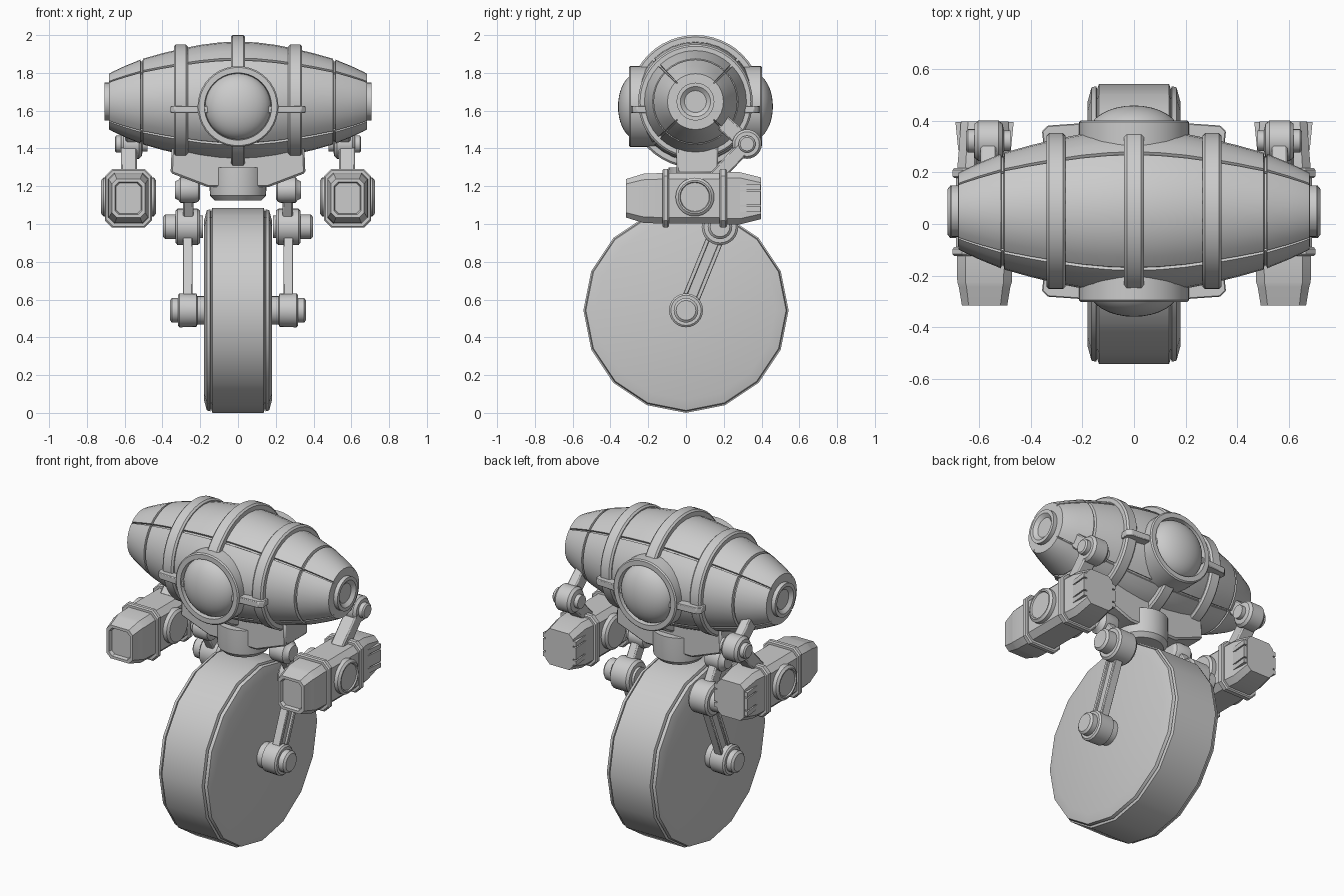
import bpy, bmesh
from math import cos, sin, radians
from mathutils import Vector, Matrix

old = bpy.data.objects.get("Cube")
if old:
    bpy.data.objects.remove(old, do_unlink=True)

grey = bpy.data.materials.new("light_grey")
grey.use_nodes = True
GREY = (0.6, 0.6, 0.6, 1)
grey.diffuse_color = GREY
grey.node_tree.nodes["Principled BSDF"].inputs["Base Color"].default_value = GREY

BODY_Y, BODY_Z = 0.05, 1.648
AXES = {"X": ((1, 0, 0), (0, 1, 0), (0, 0, 1)),
        "Y": ((0, 1, 0), (0, 0, 1), (1, 0, 0)),
        "Z": ((0, 0, 1), (1, 0, 0), (0, 1, 0))}


def finish(name, bm, mirror=False, bevel=0):
    """Turn a bmesh into a shaded object, optionally mirrored left to right."""
    bmesh.ops.remove_doubles(bm, verts=bm.verts, dist=1e-5)
    bmesh.ops.recalc_face_normals(bm, faces=bm.faces)
    mesh = bpy.data.meshes.new(name)
    bm.to_mesh(mesh)
    bm.free()
    mesh.materials.append(grey)
    ob = bpy.data.objects.new(name, mesh)
    bpy.context.collection.objects.link(ob)
    bpy.ops.object.select_all(action="DESELECT")
    ob.select_set(True)
    bpy.context.view_layer.objects.active = ob
    bpy.ops.object.shade_smooth_by_angle(angle=radians(30))
    if bevel:
        mod = ob.modifiers.new("bevel", "BEVEL")
        mod.width = bevel
        mod.segments = 1
    if mirror:
        ob.modifiers.new("mirror", "MIRROR")
    return ob


def skin(rings, caps=True):
    """Join a row of equal closed rings with quads."""
    bm = bmesh.new()
    rows = [[bm.verts.new(p) for p in ring] for ring in rings]
    n = len(rows[0])
    for a, b in zip(rows, rows[1:]):
        for i in range(n):
            j = (i + 1) % n
            bm.faces.new((a[i], a[j], b[j], b[i]))
    if caps:
        bm.faces.new(rows[0])
        bm.faces.new(rows[-1])
    return bm


def lathe(name, profile, axis, loc, segs=32, seams=(), mirror=False, caps=True):
    """Revolve (offset, radius) points; seams are angles of shallow grooves."""
    w, u, v = (Vector(a) for a in AXES[axis])
    angles = [(360 * i / segs, 0) for i in range(segs) if 360 * i / segs not in seams]
    for s in seams:
        angles += [(s - 1.5, 0), (s - 0.9, 0.012), (s + 0.9, 0.012), (s + 1.5, 0)]
    angles.sort()
    rings = []
    for t, r in profile:
        ring = []
        for deg, cut in angles:
            k = r - cut if r > 0.13 else r
            a = radians(deg)
            ring.append(Vector(loc) + w * t + (u * cos(a) + v * sin(a)) * k)
        rings.append(ring)
    return finish(name, skin(rings, caps), mirror)


def prism(name, pts, axis, lo, hi, mirror=False, bevel=0):
    """Extrude an outline given in (x, y) along Z or in (x, z) along Y."""
    place = (lambda a, b, h: (a, b, h)) if axis == "Z" else (lambda a, b, h: (a, h, b))
    rings = [[place(a, b, h) for a, b in pts] for h in (lo, hi)]
    return finish(name, skin(rings), mirror, bevel)


def beam(name, x, a, b, thick, width, bevel=0.008):
    """Straight bar between two (y, z) points at a given x, on both sides."""
    p, q = Vector((x, *a)), Vector((x, *b))
    d = q - p
    bm = bmesh.new()
    bmesh.ops.create_cube(bm, size=1, matrix=Matrix.Translation((p + q) / 2)
                          @ d.to_track_quat("Z", "Y").to_matrix().to_4x4()
                          @ Matrix.Diagonal((thick, width, d.length, 1)))
    return finish(name, bm, True, bevel)


# Barrel body with panel seams and recessed end caps
half = [(0, .318), (.1, .313), (.2, .3), (.3, .28), (.4, .256), (.503, .227),
        (.506, .212), (.514, .212), (.517, .222), (.6, .188), (.66, .16),
        (.682, .148), (.683, .1), (.708, .1), (.708, .08), (.69, .058), (.69, 0.001)]
body = [(-t, r) for t, r in half[:0:-1]] + half
lathe("barrel_body", body, "X", (0, BODY_Y, BODY_Z), seams=(45, 135, 225, 315))

# Hoops around the body
for name, x, r, w in (("middle_hoop", 0, .352, .038), ("left_hoop", .303, .303, .037),
                      ("right_hoop", -.303, .303, .037)):
    lathe(name, [(-w, r - .07), (-w, r - .01), (.01 - w, r), (w - .01, r),
                 (w, r - .01), (w, r - .07)], "X", (x, BODY_Y, BODY_Z), 48)

# Round eye housings, eyes and side brackets, front and back
for side, s in (("front", -1), ("back", 1)):
    rim = [(.1, .214), (.345, .214), (.352, .207), (.352, .178), (.3, .172)]
    lathe(side + "_eye_housing", [(s * t, r) for t, r in rim], "Y", (0, BODY_Y, 1.622), 40)
    bm = bmesh.new()
    bmesh.ops.create_uvsphere(bm, u_segments=32, v_segments=20, radius=1,
                              matrix=Matrix.Translation((0, BODY_Y + s * .305, 1.622))
                              @ Matrix.Diagonal((.176, .105, .176, 1)))
    finish(side + "_eye", bm)
    wing = [(.15, .345), (.335, .332), (.357, .31), (.345, .2), (.15, .2)]
    prism(side + "_bracket", [(x, BODY_Y + s * y) for x, y in wing], "Z", 1.587, 1.626, True, .004)

# Pelvis under the body
hull = [(.35, 1.43), (.357, 1.27), (.16, 1.195)]
prism("pelvis", hull + [(-x, z) for x, z in hull[::-1]], "Y", -.05, .17, bevel=.01)
lathe("pelvis_turntable", [(1.125, .125), (1.15, .148), (1.21, .152), (1.3, .152)],
      "Z", (0, .06, 0))

# Wheel with chamfered rims and a raised tread
rim = [(.18, 0.001), (.18, .475), (.165, .53), (.147, .535), (.143, .522), (.136, .543)]
lathe("wheel", [(-t, r) for t, r in rim] + rim[::-1], "X", (0, 0, .543), 16)

# Legs: hip, knee and hub joints with linking bars
HIP, KNEE, HUB = (.06, 1.18), (.18, .985), (0, .543)
lathe("hip_joint", [(.2, .045), (.21, .062), (.225, .068), (.305, .068), (.315, .055),
                    (.333, .045)], "X", (0, *HIP), 24, mirror=True)
lathe("knee_joint", [(.185, .06), (.2, .06), (.2, .085), (.215, .097), (.32, .097), (.33, .085),
                     (.33, .065), (.385, .065), (.397, .052)], "X", (0, *KNEE), 24, mirror=True)
lathe("wheel_hub", [(.17, .075), (.215, .075), (.22, .088), (.31, .09), (.318, .08),
                    (.318, .065), (.35, .065), (.36, .052)], "X", (0, *HUB), 24, mirror=True)
beam("upper_leg", .263, HIP, KNEE, .056, .08)
beam("lower_leg", .26, KNEE, HUB, .036, .085, .004)
for name, off in (("front_leg_rail", -.033), ("back_leg_rail", .033)):
    beam(name, .267, (KNEE[0] + off, KNEE[1] - off * .4), (HUB[0] + off, HUB[1] - off * .4),
         .05, .022, .003)

# Shoulders: strut from the body, round joint and link down to the pod
SHOULDER = (.323, 1.423)
beam("shoulder_strut", .565, (.17, 1.56), SHOULDER, .06, .085)
lathe("shoulder_joint", [(.48, .04), (.505, .04), (.51, .065), (.525, .078), (.605, .078),
                         (.62, .065), (.62, .045), (.645, .045), (.652, .036)],
      "X", (0, *SHOULDER), 24, mirror=True)
beam("pod_link", .578, SHOULDER, (.15, 1.24), .085, .075)

# Arm pods: chamfered box sections lofted from back to front
POD_X, POD_Z = .58, 1.136
sections = [(.397, .092, .11), (.285, .1, .138), (.217, .106, .138), (.217, .118, .148),
            (.21, .124, .155), (.185, .124, .155), (.178, .118, .148), (.178, .11, .134),
            (-.09, .11, .134), (-.09, .118, .148), (-.097, .124, .155), (-.117, .124, .155),
            (-.124, .118, .148), (-.124, .107, .134), (-.225, .106, .13), (-.245, .1, .124),
            (-.317, .088, .102), (-.317, .072, .086), (-.298, .066, .08)]


def octagon(y, w, h):
    c = w * .3
    corner = [(w, h - c), (w - c, h)]
    top = corner + [(-a, b) for a, b in corner[::-1]]
    return [(POD_X + a, y, POD_Z + b) for a, b in top + [(-a, -b) for a, b in top]]


finish("arm_pod", skin([octagon(*s) for s in sections]), True)

# Pod side discs and rear side panels
lathe("pod_disc", [(.434, .07), (.434, .088), (.445, .102), (.713, .102), (.724, .088),
                   (.724, .08), (.716, .076)], "X", (0, .047, 1.143), 32, mirror=True)
for name, s in (("outer_rear_panel", 1), ("inner_rear_panel", -1)):
    panel = [(POD_X + s * x, y) for x, y in ((.08, .285), (.102, .285), (.113, .395), (.08, .395))]
    for part, z in (("_upper", .058), ("_middle", 0), ("_lower", -.058)):
        h = .036 if z == 0 else .014
        prism(name + part, panel, "Z", POD_Z + z - h, POD_Z + z + h, True)
